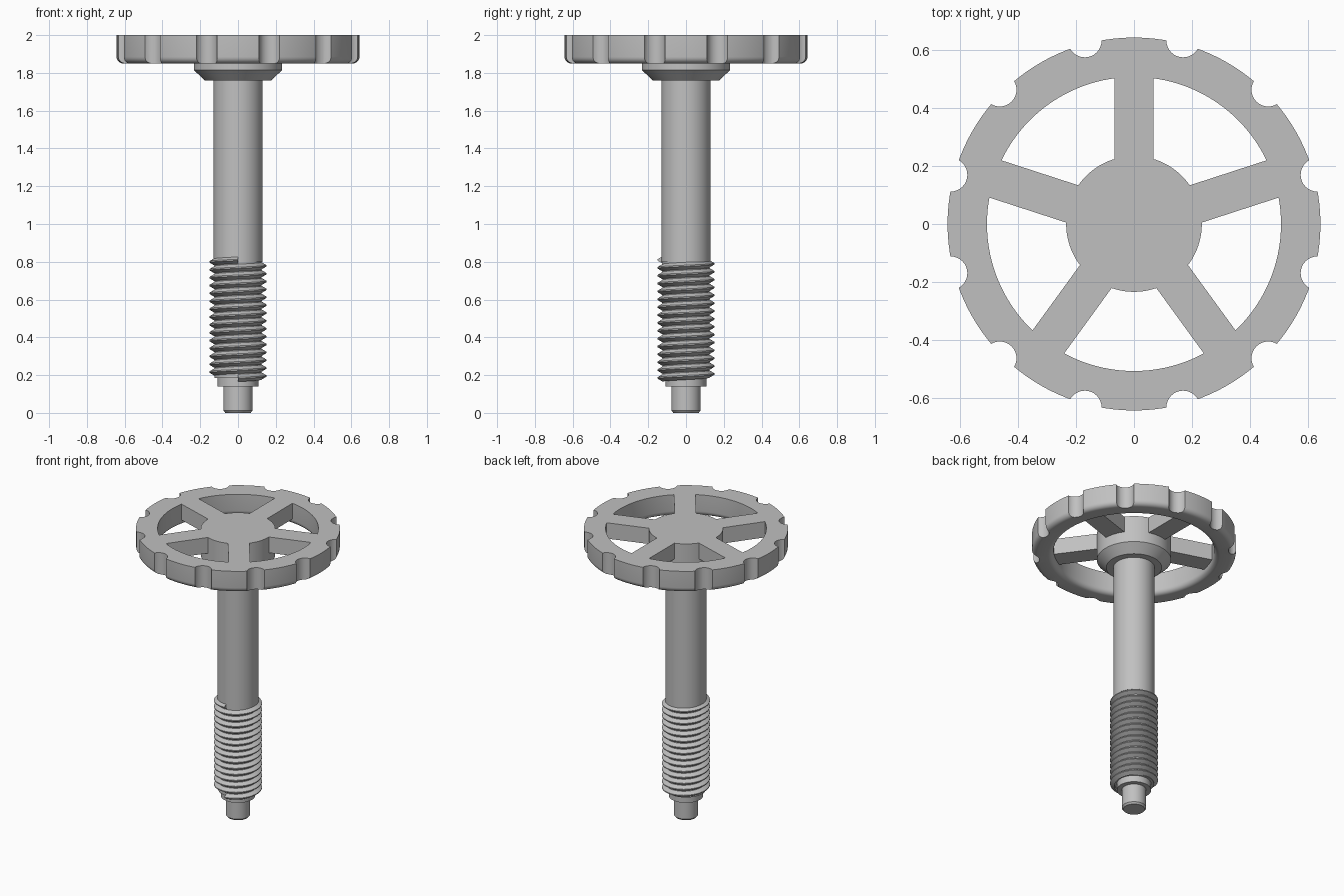
import bpy, bmesh, math
from mathutils import Matrix, Vector

cube = bpy.data.objects.get("Cube")
if cube:
    bpy.data.objects.remove(cube, do_unlink=True)

steel = bpy.data.materials.new("grey_steel")
steel.use_nodes = True
GREY = (0.53, 0.53, 0.53, 1)
steel.diffuse_color = GREY
steel.node_tree.nodes["Principled BSDF"].inputs["Base Color"].default_value = GREY


def finish(name, bm):
    """Turn a bmesh into a named object."""
    bmesh.ops.recalc_face_normals(bm, faces=bm.faces[:])
    mesh = bpy.data.meshes.new(name)
    bm.to_mesh(mesh)
    bm.free()
    mesh.materials.append(steel)
    obj = bpy.data.objects.new(name, mesh)
    bpy.context.collection.objects.link(obj)
    return obj


def lathe(name, profile, closed=False, steps=96):
    """Revolve (radius, height) points around the z axis."""
    bm = bmesh.new()
    verts = [bm.verts.new((r, 0, z)) for r, z in profile]
    edges = [bm.edges.new(pair) for pair in zip(verts, verts[1:])]
    if closed:
        edges.append(bm.edges.new((verts[-1], verts[0])))
    bmesh.ops.spin(bm, geom=verts + edges, cent=(0, 0, 0), axis=(0, 0, 1),
                   angle=2 * math.pi, steps=steps)
    bmesh.ops.remove_doubles(bm, verts=bm.verts[:], dist=1e-5)
    return finish(name, bm)


def combine(target, other, operation):
    """Apply a boolean and discard the second object."""
    mod = target.modifiers.new(operation.lower(), 'BOOLEAN')
    mod.operation, mod.object, mod.solver = operation, other, 'EXACT'
    graph = bpy.context.evaluated_depsgraph_get()
    mesh = bpy.data.meshes.new_from_object(target.evaluated_get(graph))
    target.modifiers.clear()
    target.data = mesh
    bpy.data.objects.remove(other, do_unlink=True)


TOP = 2.0

# Rim with rounded lower edges
R_OUT, R_IN, RIM_LOW, FILLET = 0.643, 0.507, 1.85, 0.035
rim_profile = [(R_IN, TOP)]
for centre, start in ((R_IN + FILLET, math.pi), (R_OUT - FILLET, 1.5 * math.pi)):
    for i in range(7):
        a = start + i / 6 * math.pi / 2
        rim_profile.append((centre + FILLET * math.cos(a),
                            RIM_LOW + FILLET + FILLET * math.sin(a)))
rim_profile.append((R_OUT, TOP))
wheel = lathe("handwheel", rim_profile, closed=True, steps=120)

# Finger notches around the rim
bm = bmesh.new()
for k in range(12):
    a = math.radians(15 + 30 * k)
    spot = Vector((0.655 * math.cos(a), 0.655 * math.sin(a), 1.92))
    bmesh.ops.create_cone(bm, cap_ends=True, segments=32, radius1=0.058,
                          radius2=0.058, depth=0.4, matrix=Matrix.Translation(spot))
combine(wheel, finish("notch_cutter", bm), 'DIFFERENCE')

# Five spokes
SPOKE_LOW, START, END, WIDTH = 1.89, 0.18, 0.53, 0.135
bm = bmesh.new()
for k in range(5):
    place = (Matrix.Rotation(math.radians(90 + 72 * k), 4, 'Z')
             @ Matrix.Translation(((START + END) / 2, 0, (SPOKE_LOW + TOP) / 2))
             @ Matrix.Diagonal((END - START, WIDTH, TOP - SPOKE_LOW, 1)))
    bmesh.ops.create_cube(bm, size=1, matrix=place)
combine(wheel, finish("spokes", bm), 'UNION')

# Hub with tapered underside
hub = lathe("hub", [(0, 1.76), (0.175, 1.76), (0.234, 1.815), (0.234, TOP), (0, TOP)])
combine(wheel, hub, 'UNION')

# Spindle: chamfered pin, collar, thread core and plain shaft
spindle = lathe("spindle", [
    (0, 0), (0.067, 0), (0.077, 0.012), (0.077, 0.14), (0.108, 0.14),
    (0.108, 0.185), (0.125, 0.185), (0.125, 0.8), (0.13, 0.8),
    (0.13, 1.79), (0, 1.79)], steps=64)

# Right-handed helical thread
TURNS, STEPS, Z_START, Z_END = 15, 48, 0.185, 0.81
pitch = (Z_END - Z_START) / TURNS
section = [(0.123, -0.48 * pitch), (0.151, -0.08 * pitch),
           (0.151, 0.08 * pitch), (0.123, 0.48 * pitch)]
bm = bmesh.new()
rings = []
for i in range(TURNS * STEPS + 1):
    a = 2 * math.pi * i / STEPS - math.pi / 2
    z = Z_START + pitch * i / STEPS
    rings.append([bm.verts.new((r * math.cos(a), r * math.sin(a), z + dz))
                  for r, dz in section])
for low, high in zip(rings, rings[1:]):
    for j in range(4):
        n = (j + 1) % 4
        bm.faces.new((low[j], low[n], high[n], high[j]))
bm.faces.new(rings[0])
bm.faces.new(rings[-1])
thread = finish("screw_thread", bm)

# Smooth shading with sharp edges kept
bpy.ops.object.select_all(action='DESELECT')
for obj in (wheel, spindle, thread):
    obj.select_set(True)
bpy.context.view_layer.objects.active = wheel
bpy.ops.object.shade_smooth_by_angle(angle=math.radians(30))
